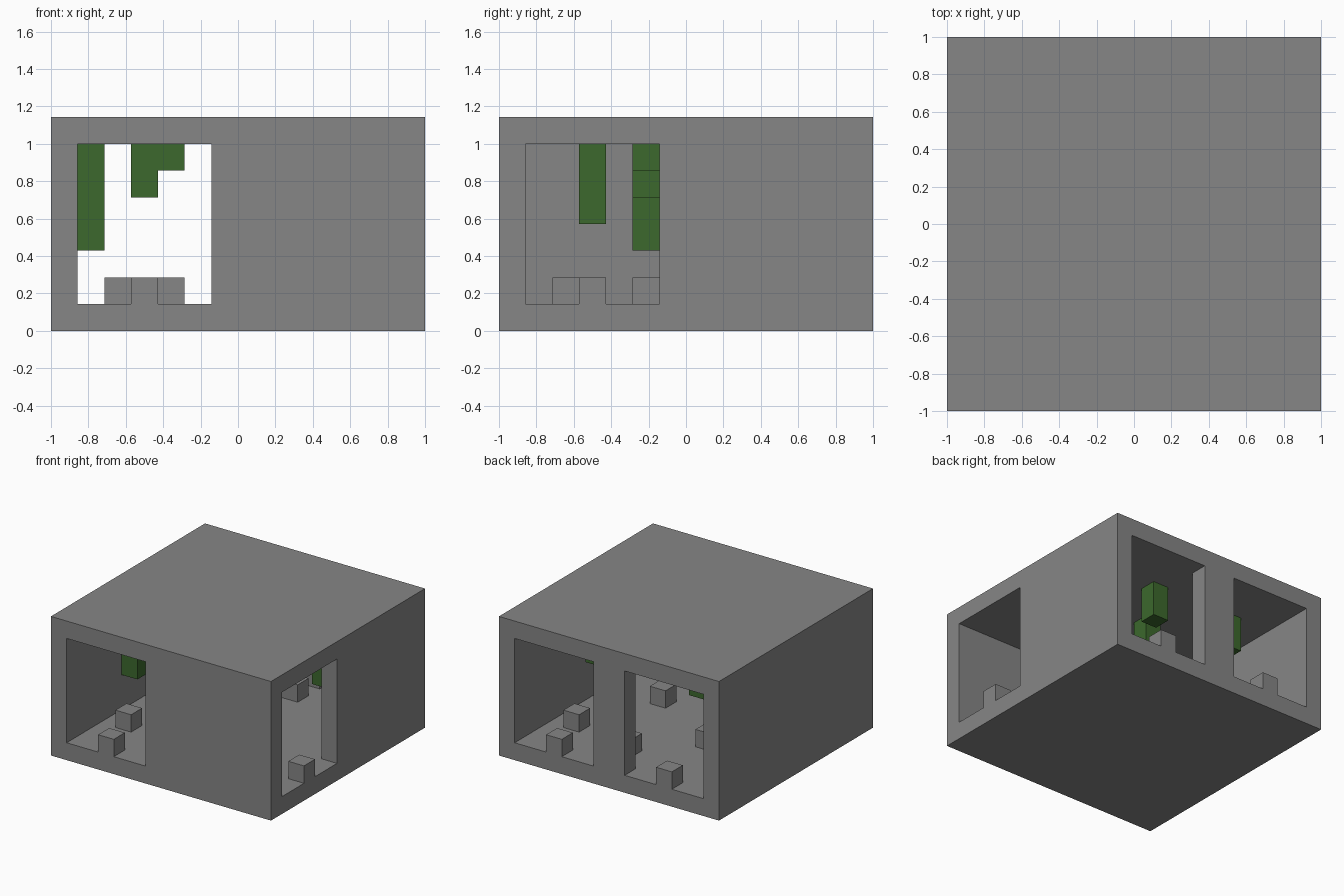
import bpy
import bmesh
from mathutils import Vector

U = 1 / 7                 # one building unit
W, H = 14, 8              # footprint and height in units

cube = bpy.data.objects.get("Cube")
if cube:
    bpy.data.objects.remove(cube, do_unlink=True)


def material(name, rgb):
    mat = bpy.data.materials.new(name)
    mat.use_nodes = True
    color = (*rgb, 1)
    mat.diffuse_color = color
    node = next(n for n in mat.node_tree.nodes if n.type == 'BSDF_PRINCIPLED')
    node.inputs["Base Color"].default_value = color
    node.inputs["Roughness"].default_value = 0.9
    return mat


stone = material("stone grey", (0.24, 0.24, 0.24))
leaf = material("leaf green", (0.045, 0.14, 0.026))


def place(i, j, k):
    """Building units to world position."""
    return Vector((i - W / 2, j - W / 2, k)) * U


def finish(name, bm, mat):
    bmesh.ops.recalc_face_normals(bm, faces=bm.faces)
    mesh = bpy.data.meshes.new(name)
    bm.to_mesh(mesh)
    bm.free()
    mesh.materials.append(mat)
    obj = bpy.data.objects.new(name, mesh)
    bpy.context.collection.objects.link(obj)
    return obj


def box(name, i, j, low, high, mat):
    """A one-unit square column between two heights."""
    bm = bmesh.new()
    bmesh.ops.create_cube(bm, size=1)
    for v in bm.verts:
        v.co = place(i + 0.5 + v.co.x, j + 0.5 + v.co.y,
                     low + (v.co.z + 0.5) * (high - low))
    return finish(name, bm, mat)


# Room shell: a coarse grid of cells, skinned where solid meets empty
PLAN = [0, 1, 6, 8, 13, 14]
LEVELS = [0, 1, 7, 8]
DOORWAYS = {(1, 0), (4, 1), (1, 4), (3, 4)}   # front, side and two at the back


def solid(a, b, c):
    if not (0 <= a < 5 and 0 <= b < 5 and 0 <= c < 3):
        return False
    wall = a in (0, 4) or b in (0, 4)
    return c != 1 or (wall and (a, b) not in DOORWAYS)


bm = bmesh.new()
corners = {}


def corner(a, b, c):
    if (a, b, c) not in corners:
        corners[a, b, c] = bm.verts.new(place(PLAN[a], PLAN[b], LEVELS[c]))
    return corners[a, b, c]


for a in range(5):
    for b in range(5):
        for c in range(3):
            if not solid(a, b, c):
                continue
            for axis in range(3):
                for side in (0, 1):
                    near = [a, b, c]
                    near[axis] += 2 * side - 1
                    if solid(*near):
                        continue
                    quad = []
                    for p, q in ((0, 0), (1, 0), (1, 1), (0, 1)):
                        spot = [a, b, c]
                        spot[axis] += side
                        spot[(axis + 1) % 3] += p
                        spot[(axis + 2) % 3] += q
                        quad.append(corner(*spot))
                    bm.faces.new(quad)
finish("room_shell", bm, stone)

# Stepping blocks in the doorways
for n, (i, j) in enumerate([(3, 0), (13, 3), (10, 13), (3, 13)], 1):
    box(f"doorway_block_{n}", i, j, 1, 2, stone)

# Floor blocks, each repeated by a half turn about the room centre
for n, (i, j) in enumerate([(2, 3), (9, 5), (6, 2)], 1):
    box(f"floor_block_{n}_a", i, j, 1, 2, stone)
    box(f"floor_block_{n}_b", W - 1 - i, W - 1 - j, 1, 2, stone)

# Vines hanging from the ceiling: column, row, length
VINES = [(1, 5, 4), (3, 5, 2), (4, 5, 1), (3, 10, 2),
         (8, 10, 2), (6, 7, 2), (11, 8, 3), (10, 3, 3)]
for n, (i, j, length) in enumerate(VINES, 1):
    box(f"hanging_vine_{n}", i, j, H - 1 - length, H - 1, leaf)
